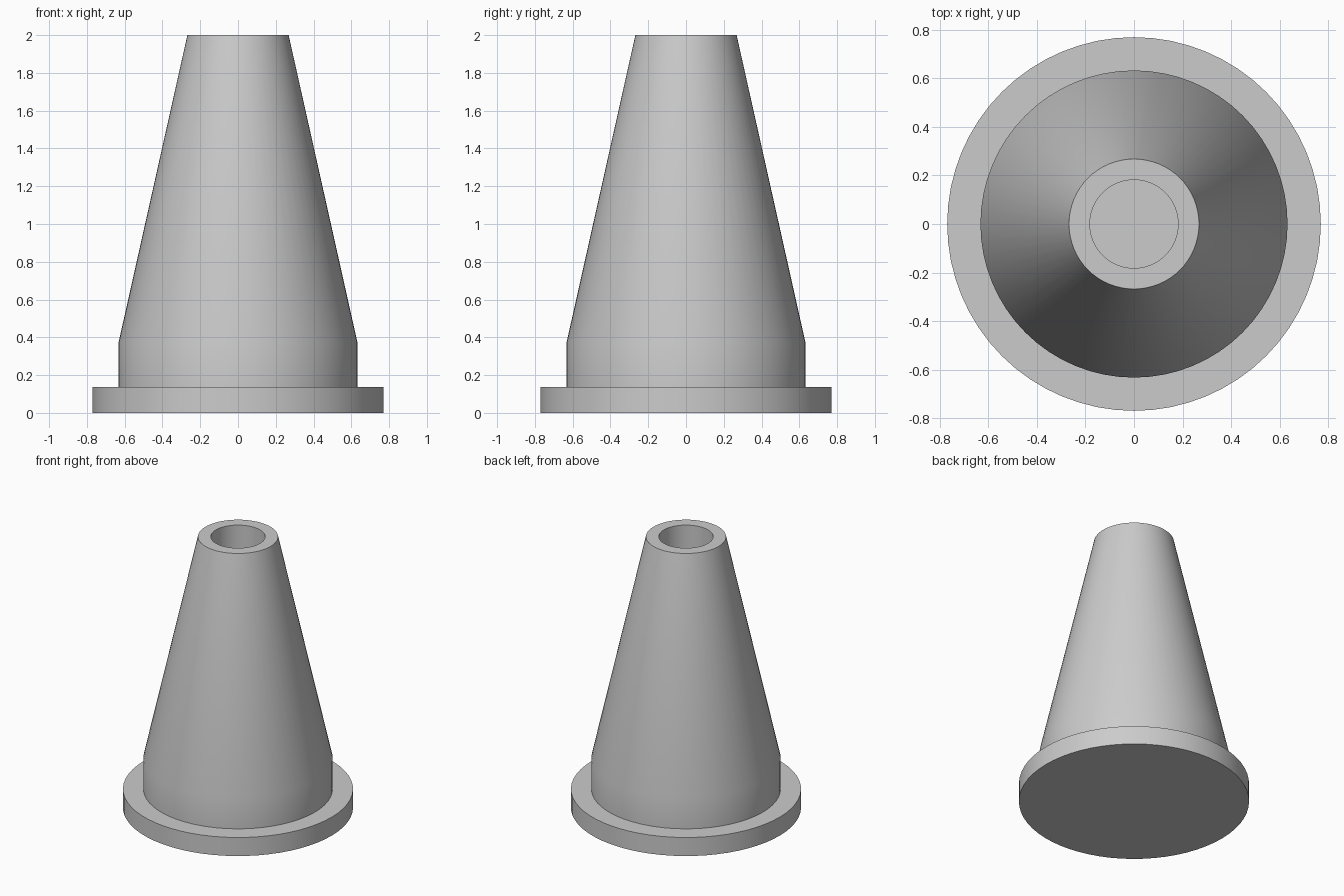
import bpy
import bmesh
import math

cube = bpy.data.objects.get("Cube")
if cube:
    bpy.data.objects.remove(cube, do_unlink=True)

SEGMENTS = 64
BASE_TOP = 0.137

# Single plain grey material
grey = bpy.data.materials.new("plain_grey")
grey.use_nodes = True
colour = (0.6, 0.6, 0.6, 1.0)
grey.diffuse_color = colour
grey.node_tree.nodes["Principled BSDF"].inputs["Base Color"].default_value = colour


def lathe(name, profile):
    """Revolve a list of (radius, z) points around the z axis."""
    bm = bmesh.new()
    verts = [bm.verts.new((r, 0, z)) for r, z in profile]
    edges = [bm.edges.new(pair) for pair in zip(verts, verts[1:])]
    bmesh.ops.spin(bm, geom=verts + edges, cent=(0, 0, 0), axis=(0, 0, 1),
                   angle=math.tau, steps=SEGMENTS, use_merge=True)
    bmesh.ops.remove_doubles(bm, verts=bm.verts, dist=1e-5)
    bmesh.ops.recalc_face_normals(bm, faces=bm.faces)
    mesh = bpy.data.meshes.new(name)
    bm.to_mesh(mesh)
    bm.free()
    mesh.materials.append(grey)
    obj = bpy.data.objects.new(name, mesh)
    bpy.context.collection.objects.link(obj)
    bpy.ops.object.select_all(action='DESELECT')
    obj.select_set(True)
    bpy.context.view_layer.objects.active = obj
    bpy.ops.object.shade_smooth_by_angle(angle=math.radians(30))
    return obj


# Round flange; its top is also the floor of the bore
lathe("base_flange", [(0, 0), (0.77, 0), (0.77, BASE_TOP), (0, BASE_TOP)])

# Short straight collar, tapered cone, flat rim and straight bore
lathe("cone_body", [(0.633, BASE_TOP), (0.633, 0.37), (0.268, 2.0),
                    (0.182, 2.0), (0.182, BASE_TOP), (0.633, BASE_TOP)])
